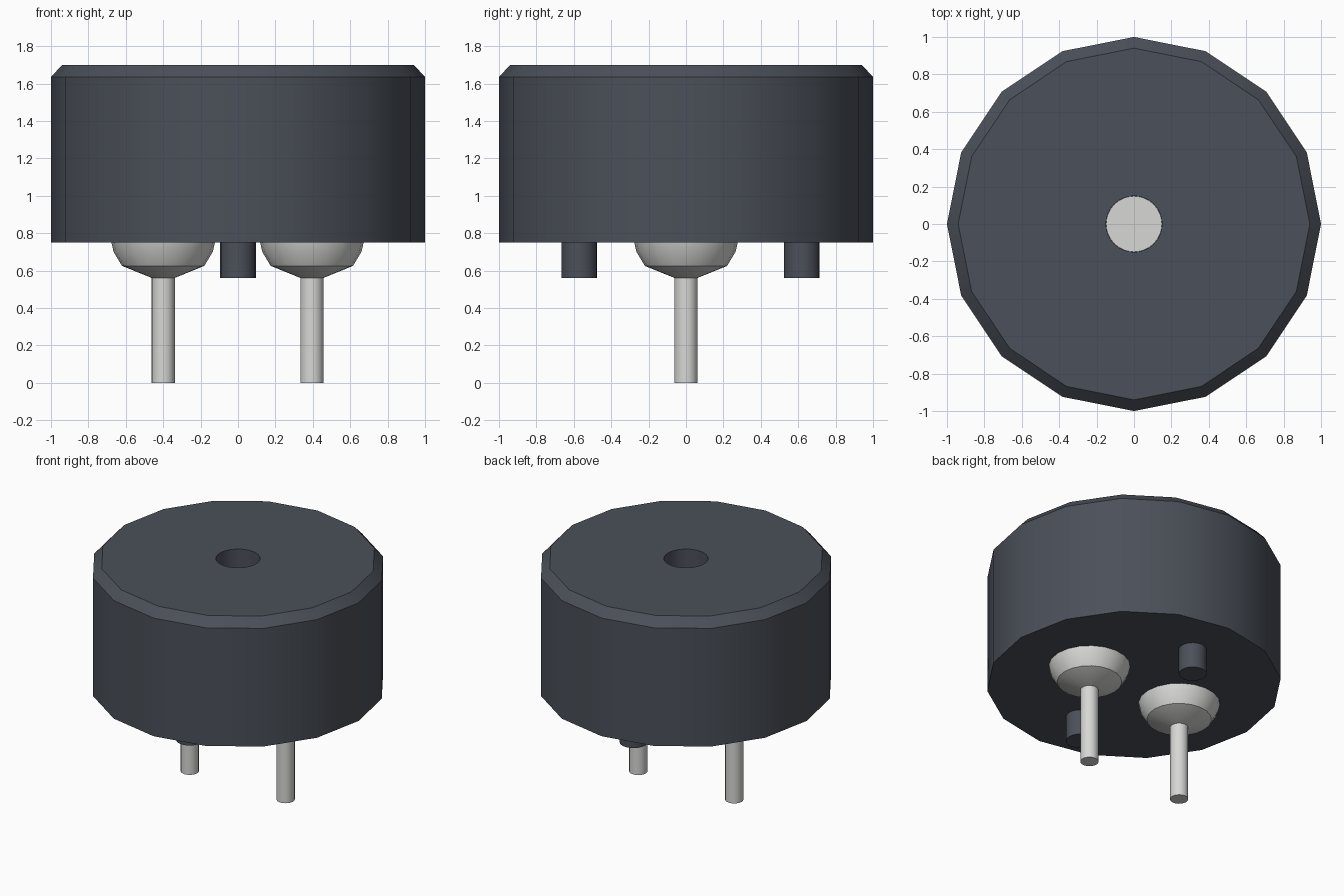
import bpy
import bmesh
import math

if "Cube" in bpy.data.objects:
    bpy.data.objects.remove(bpy.data.objects["Cube"], do_unlink=True)


def material(name, rgb):
    m = bpy.data.materials.new(name)
    m.use_nodes = True
    m.diffuse_color = (*rgb, 1)
    m.node_tree.nodes["Principled BSDF"].inputs["Base Color"].default_value = (*rgb, 1)
    return m


DARK = material("dark slate plastic", (0.07, 0.08, 0.10))
METAL = material("light grey metal", (0.68, 0.68, 0.67))


def smooth(obj):
    bpy.ops.object.select_all(action="DESELECT")
    obj.select_set(True)
    bpy.context.view_layer.objects.active = obj
    bpy.ops.object.shade_smooth_by_angle(angle=math.radians(30))


def lathe(name, profile, x, y, sides, mat):
    """Closed solid of revolution from (radius, z) points listed bottom to top."""
    bm = bmesh.new()
    rings = []
    for r, z in profile:
        rings.append([bm.verts.new((r * math.cos(2 * math.pi * i / sides),
                                    r * math.sin(2 * math.pi * i / sides), z))
                      for i in range(sides)])
    for low, high in zip(rings, rings[1:]):
        for i in range(sides):
            j = (i + 1) % sides
            bm.faces.new((low[i], low[j], high[j], high[i]))
    bm.faces.new(rings[0][::-1])
    bm.faces.new(rings[-1])
    mesh = bpy.data.meshes.new(name)
    bm.to_mesh(mesh)
    bm.free()
    obj = bpy.data.objects.new(name, mesh)
    obj.location = (x, y, 0)
    mesh.materials.append(mat)
    bpy.context.collection.objects.link(obj)
    smooth(obj)
    return obj


# Sixteen-sided housing with a chamfered top rim
housing = lathe("housing", [(1.0, 0.75), (1.0, 1.635), (0.94, 1.70)], 0, 0, 16, DARK)

# Round sound hole cut into the top
cutter = lathe("hole_cutter", [(0.15, 1.55), (0.15, 1.80)], 0, 0, 32, DARK)
cutter.hide_render = True
cut = housing.modifiers.new("sound_hole", "BOOLEAN")
cut.operation = "DIFFERENCE"
cut.solver = "EXACT"
cut.object = cutter
bpy.context.view_layer.objects.active = housing
bpy.ops.object.modifier_apply(modifier=cut.name)
bpy.data.objects.remove(cutter, do_unlink=True)
smooth(housing)

# Metal diaphragm at the bottom of the hole
lathe("diaphragm", [(0.149, 1.545), (0.149, 1.56)], 0, 0, 32, METAL)

# Two terminals: rounded solder base and long pin
for side, x in (("right", -0.4), ("left", 0.395)):
    lathe(side + "_terminal_base",
          [(0.06, 0.56), (0.22, 0.625), (0.265, 0.70), (0.278, 0.755)], x, 0, 20, METAL)
    lathe(side + "_pin", [(0.062, 0.0), (0.062, 0.60)], x, 0, 20, METAL)

# Two short locating pegs
for side, y in (("front", -0.57), ("back", 0.62)):
    lathe(side + "_peg", [(0.095, 0.56), (0.095, 0.755)], 0, y, 20, DARK)
